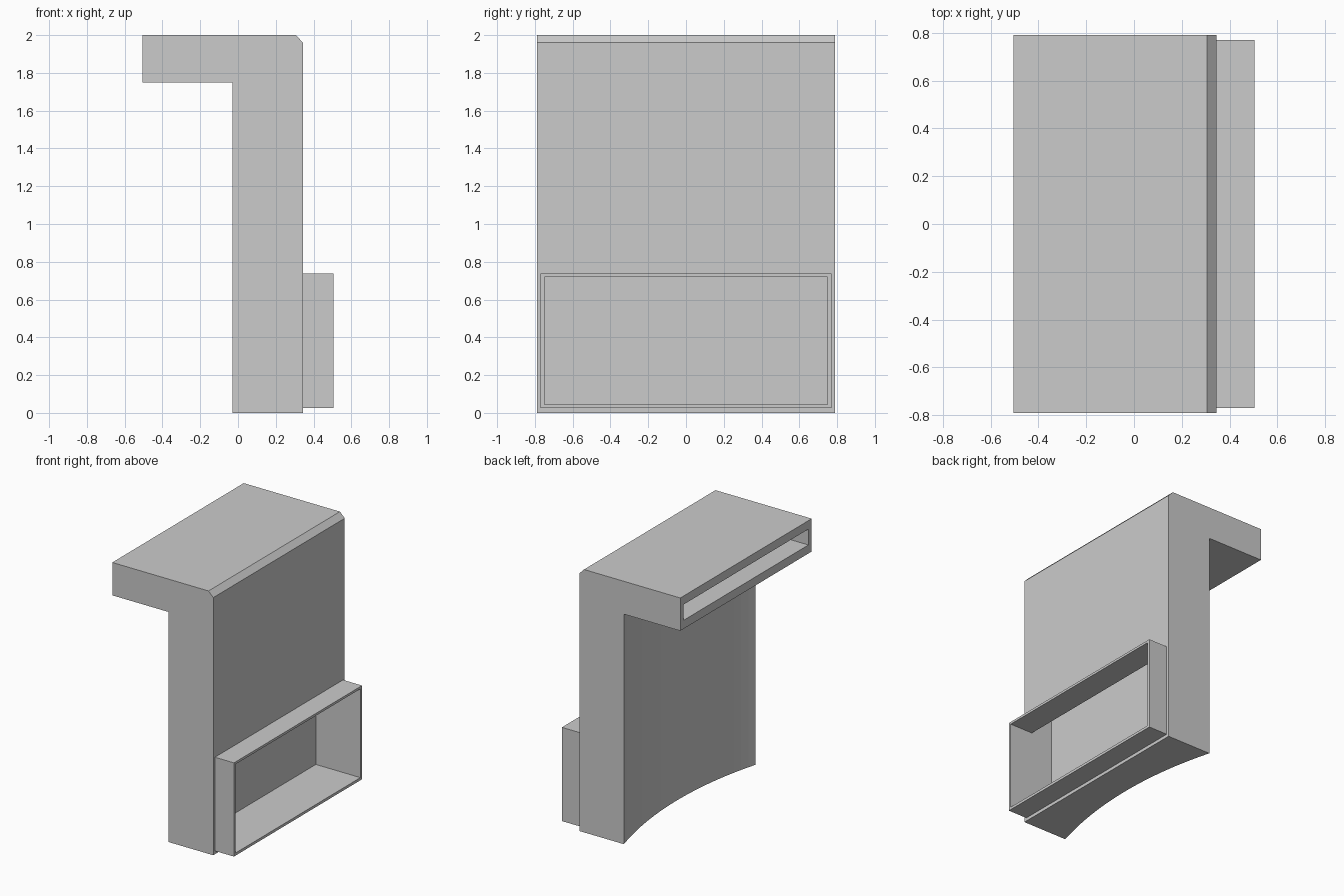
import bpy, bmesh, math
from mathutils import Vector

default = bpy.data.objects.get("Cube")
if default:
    bpy.data.objects.remove(default, do_unlink=True)

grey = bpy.data.materials.new("plain_grey")
grey.use_nodes = True
colour = (0.6, 0.6, 0.6, 1)
grey.diffuse_color = colour
grey.node_tree.nodes["Principled BSDF"].inputs["Base Color"].default_value = colour


def prism(name, outline, sweep):
    """Extrude a closed outline of 3D points along the sweep vector."""
    bm = bmesh.new()
    face = bm.faces.new([bm.verts.new(p) for p in outline])
    grown = bmesh.ops.extrude_face_region(bm, geom=[face])["geom"]
    moved = [g for g in grown if isinstance(g, bmesh.types.BMVert)]
    bmesh.ops.translate(bm, verts=moved, vec=Vector(sweep))
    bmesh.ops.recalc_face_normals(bm, faces=bm.faces)
    mesh = bpy.data.meshes.new(name)
    bm.to_mesh(mesh)
    bm.free()
    mesh.materials.append(grey)
    obj = bpy.data.objects.new(name, mesh)
    bpy.context.collection.objects.link(obj)
    return obj


def side_prism(name, profile, half):
    """Extrude an x-z profile across the width."""
    return prism(name, [(x, -half, z) for x, z in profile], (0, 2 * half, 0))


def cut(obj, cutter):
    mod = obj.modifiers.new(cutter.name, "BOOLEAN")
    mod.operation = "DIFFERENCE"
    mod.solver = "EXACT"
    mod.object = cutter


HALF, BACK, FACE, END = 0.79, -0.03, 0.345, 0.505

# Duct body: chamfered block, later cut to a hooked shape
body = side_prism("duct_body", [(-END, 0), (FACE, 0), (FACE, 1.96),
                                (0.305, 2), (-END, 2)], HALF)

# Inlet frame around the lower opening
frame = side_prism("inlet_frame", [(FACE, 0.025), (END, 0.025),
                                   (END, 0.738), (FACE, 0.738)], 0.77)

# Curved cutter: hollows the rear face below the overhang
sag = 0.11
radius = (HALF ** 2 + sag ** 2) / (2 * sag)
centre = BACK + sag - radius
sweep = math.asin(0.86 / radius)
steps = 26
arc = []
for i in range(steps + 1):
    a = sweep * (2 * i / steps - 1)
    arc.append((centre + radius * math.cos(a), radius * math.sin(a), -0.1))
arc += [(-0.8, 0.86, -0.1), (-0.8, -0.86, -0.1)]
curve_cutter = prism("rear_curve_cutter", arc, (0, 0, 1.85))

# Passage cutter: inlet, riser and outlet slot
passage = side_prism("passage_cutter", [
    (0.6, 0.045), (0.6, 0.72), (0.31, 0.72), (0.31, 1.935),
    (-0.6, 1.935), (-0.6, 1.815), (0.13, 1.815), (0.13, 0.045)], 0.75)

cut(body, curve_cutter)
cut(body, passage)
cut(frame, passage)

# Bake the cuts, then drop the cutters
bpy.context.view_layer.update()
graph = bpy.context.evaluated_depsgraph_get()
for obj in (body, frame):
    baked = bpy.data.meshes.new_from_object(obj.evaluated_get(graph))
    obj.modifiers.clear()
    obj.data = baked
for cutter in (curve_cutter, passage):
    bpy.data.objects.remove(cutter, do_unlink=True)
